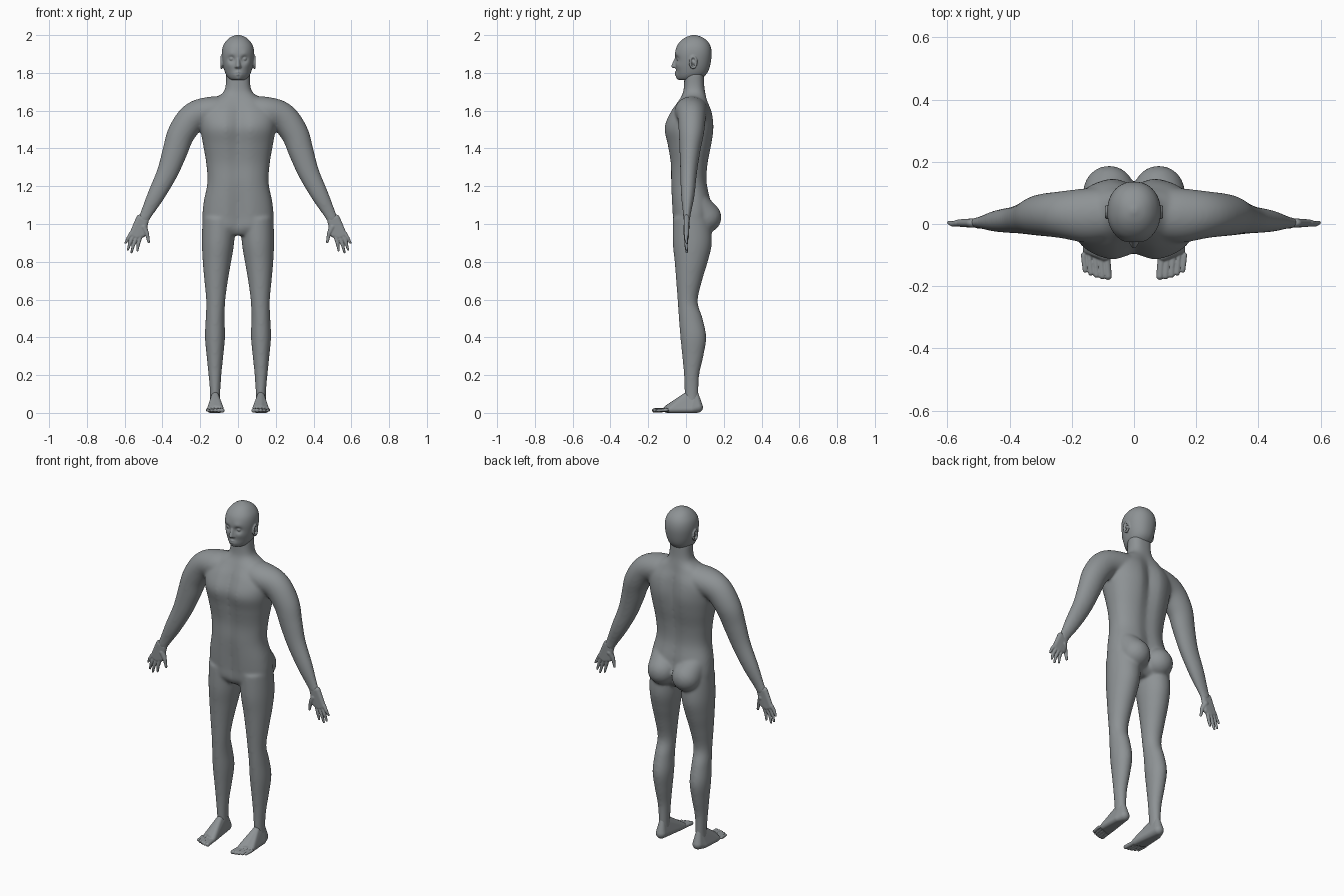
import bpy, bmesh, math
from mathutils import Vector

cube = bpy.data.objects.get("Cube")
if cube:
    bpy.data.objects.remove(cube)

skin = bpy.data.materials.new("matte grey")
skin.use_nodes = True
GREY = (0.27, 0.29, 0.3, 1)
skin.diffuse_color = GREY
skin.node_tree.nodes["Principled BSDF"].inputs["Base Color"].default_value = GREY

# Evenly spread directions that stand for a ball
BALL = []
for k in range(150):
    h, turn = 1 - (2 * k + 1) / 150, k * math.pi * (3 - math.sqrt(5))
    rad = math.sqrt(1 - h * h)
    BALL.append(Vector((rad * math.cos(turn), rad * math.sin(turn), h)))


def spline(keys, steps=6):
    """Catmull-Rom interpolation through a list of key tuples."""
    out = []
    last = len(keys) - 1
    for i in range(last):
        quad = [keys[min(max(i + k, 0), last)] for k in (-1, 0, 1, 2)]
        for step in range(steps):
            t = step / steps
            out.append([q + t * (r - p) / 2 + t * t * (p - 2.5 * q + 2 * r - s / 2)
                        + t ** 3 * (1.5 * (q - r) + (s - p) / 2)
                        for p, q, r, s in zip(*quad)])
    return out + [list(keys[-1])]


def loft(bm, keys, side=1, square=1.0, groove=0.0, n=48):
    """Rings across a path in the xz plane; key = x, z, half width, front y, back y."""
    rows = spline(keys)
    rings = []
    for i, (x, z, half, front, back) in enumerate(rows):
        before, after = rows[max(i - 1, 0)], rows[min(i + 1, len(rows) - 1)]
        along = Vector((after[0] - before[0], after[1] - before[1])).normalized()
        ring = []
        for k in range(n):
            a = math.tau * k / n
            c, s = math.cos(a), math.sin(a)
            u = half * math.copysign(abs(c) ** square, c)
            v = math.copysign(abs(s) ** square, s)
            v *= 1 - groove * (half / 0.2) ** 2 * math.exp(-(u / 0.04) ** 2)
            y = (front + back) / 2 + v * (back - front) / 2
            ring.append(bm.verts.new((side * (x + u * along.y), y, z - u * along.x)))
        rings.append(ring)
    for r, q in zip(rings, rings[1:]):
        for k in range(n):
            bm.faces.new((r[k], r[(k + 1) % n], q[(k + 1) % n], q[k]))
    bm.faces.new(rings[0])
    bm.faces.new(rings[-1])


def hull(bm, balls, side=1, flat=1.0):
    """Convex skin around balls given as x, y, z, radius."""
    verts = [bm.verts.new((side * (x + r * d.x), y + flat * r * d.y, z + r * d.z))
             for x, y, z, r in balls for d in BALL]
    bmesh.ops.convex_hull(bm, input=verts)


def finish(name, bm, voxel, rounds):
    """Fuse the pieces into one soft surface."""
    for v in [v for v in bm.verts if not v.link_faces]:
        bm.verts.remove(v)
    bmesh.ops.recalc_face_normals(bm, faces=bm.faces[:])
    mesh = bpy.data.meshes.new(name)
    bm.to_mesh(mesh)
    bm.free()
    mesh.materials.append(skin)
    mesh.shade_smooth()
    ob = bpy.data.objects.new(name, mesh)
    bpy.context.collection.objects.link(ob)
    fuse = ob.modifiers.new("fuse", "REMESH")
    fuse.mode, fuse.voxel_size, fuse.use_smooth_shade = "VOXEL", voxel, True
    soft = ob.modifiers.new("soften", "SMOOTH")
    soft.factor, soft.iterations = 0.5, rounds


# Torso with neck, arms and legs
bm = bmesh.new()
loft(bm, [(0, .94, .1, -.04, .09), (0, .98, .175, -.07, .13), (0, 1.04, .188, -.075, .14),
          (0, 1.12, .181, -.08, .135), (0, 1.22, .162, -.084, .115), (0, 1.32, .168, -.086, .12),
          (0, 1.42, .185, -.103, .14), (0, 1.51, .2, -.12, .152), (0, 1.59, .2, -.088, .142),
          (0, 1.65, .15, -.046, .118), (0, 1.69, .085, -.02, .105), (0, 1.73, .066, -.012, .098),
          (0, 1.8, .064, -.01, .095)], square=.85, groove=.2)
for side in (-1, 1):
    loft(bm, [(.05, 1.6, .075, -.05, .12), (.15, 1.595, .078, -.06, .115), (.235, 1.565, .078, -.045, .105),
              (.3, 1.48, .073, -.038, .095), (.335, 1.38, .066, -.034, .075), (.375, 1.27, .056, -.03, .058),
              (.435, 1.15, .046, -.026, .045), (.485, 1.055, .033, -.016, .026), (.507, 1.01, .03, -.013, .02)], side)
    loft(bm, [(.1, 1.03, .088, -.07, .13), (.106, .9, .085, -.07, .137), (.112, .8, .075, -.06, .115),
              (.116, .7, .062, -.052, .085), (.118, .59, .05, -.044, .062), (.121, .5, .05, -.038, .088),
              (.122, .4, .053, -.03, .107), (.122, .3, .044, -.02, .092), (.122, .2, .034, -.011, .07),
              (.121, .1, .027, -.007, .066), (.121, .03, .028, -.007, .066)], side)
    hull(bm, [(.08, .105, 1.035, .083), (.1, .06, 1.1, .07)], side)
finish("body", bm, .007, 14)

# Head: lofted skull, then features pressed in or pulled out along y
bm = bmesh.new()
loft(bm, [(0, 1.762, .03, -.03, .04), (0, 1.768, .045, -.042, .075), (0, 1.785, .06, -.048, .1),
          (0, 1.81, .071, -.052, .118), (0, 1.85, .081, -.056, .13), (0, 1.9, .086, -.058, .136),
          (0, 1.94, .08, -.049, .13), (0, 1.97, .062, -.027, .112), (0, 1.99, .038, .002, .083),
          (0, 2.001, .008, .035, .05)], square=.92, n=96)
features = [(.034, 1.874, .017, .014), (.035, 1.898, .02, -.005), (.045, 1.84, .02, -.004),
            (.012, 1.79, .016, -.006), (0, 1.768, .018, -.005), (0, 1.797, .006, .004)]
for v in bm.verts:
    if v.co.y < .02:
        v.co.y += sum(d * math.exp(-((abs(v.co.x) - x) ** 2 + (v.co.z - z) ** 2) / r ** 2)
                      for x, z, r, d in features)
hull(bm, [(0, -.05, 1.88, .008), (0, -.068, 1.836, .01), (.012, -.052, 1.832, .008), (-.012, -.052, 1.832, .008)])
for z in (1.791, 1.803):
    hull(bm, [(-.02, -.046, z, .005), (0, -.054, z, .006), (.02, -.046, z, .005)])
for side in (-1, 1):
    hull(bm, [(.034, -.038, 1.874, .012)], side)
    rim = [(.088, .038 + .017 * math.cos(a), 1.856 + .03 * math.sin(a), .006)
           for a in (math.tau * k / 12 for k in range(12))]
    for p, q in zip(rim, rim[1:] + rim[:1]):
        hull(bm, [p, q], side)
    hull(bm, [(.078, .04, 1.856, .012)], side)
finish("head", bm, .0035, 3)

# Hands: palm, four spread fingers and an inner thumb
for side, name in ((1, "left_hand"), (-1, "right_hand")):
    bm = bmesh.new()
    hull(bm, [(.492, .003, 1.02, .02), (.52, .003, 1.03, .02), (.505, .003, .945, .016),
              (.56, .003, .945, .016), (.535, .003, .935, .017)], side, .75)
    for base, knuckle, tip in (((.566, .95), (.582, .925), (.595, .9)), ((.553, .94), (.572, .9), (.583, .864)),
                               ((.535, .935), (.553, .89), (.564, .85)), ((.515, .94), (.527, .895), (.533, .86))):
        a, b, c = ((x, y, z, r) for (x, z), y, r in zip((base, knuckle, tip), (.003, 0, .004), (.011, .009, .006)))
        hull(bm, [a, b], side)
        hull(bm, [b, c], side)
    hull(bm, [(.5, .003, .985, .018), (.482, -.002, .95, .011)], side)
    hull(bm, [(.482, -.002, .95, .011), (.473, -.002, .905, .007)], side)
    finish(name, bm, .003, 3)

# Feet: heel, sloping instep and five toes
for side, name in ((1, "left_foot"), (-1, "right_foot")):
    bm = bmesh.new()
    hull(bm, [(.121, .06, .03, .03), (.121, .05, .1, .016), (.121, .012, .1, .016), (.12, -.02, .06, .02),
              (.095, -.1, .02, .02), (.147, -.08, .018, .018), (.12, -.09, .028, .018), (.14, .03, .02, .02)], side)
    for k in range(5):
        x, r = .083 + .0185 * k, .012 - .001 * k
        hull(bm, [(x + .006, -.1, .016, r), (x, -.168 + .0012 * k * k, .013, r)], side)
    finish(name, bm, .003, 3)
